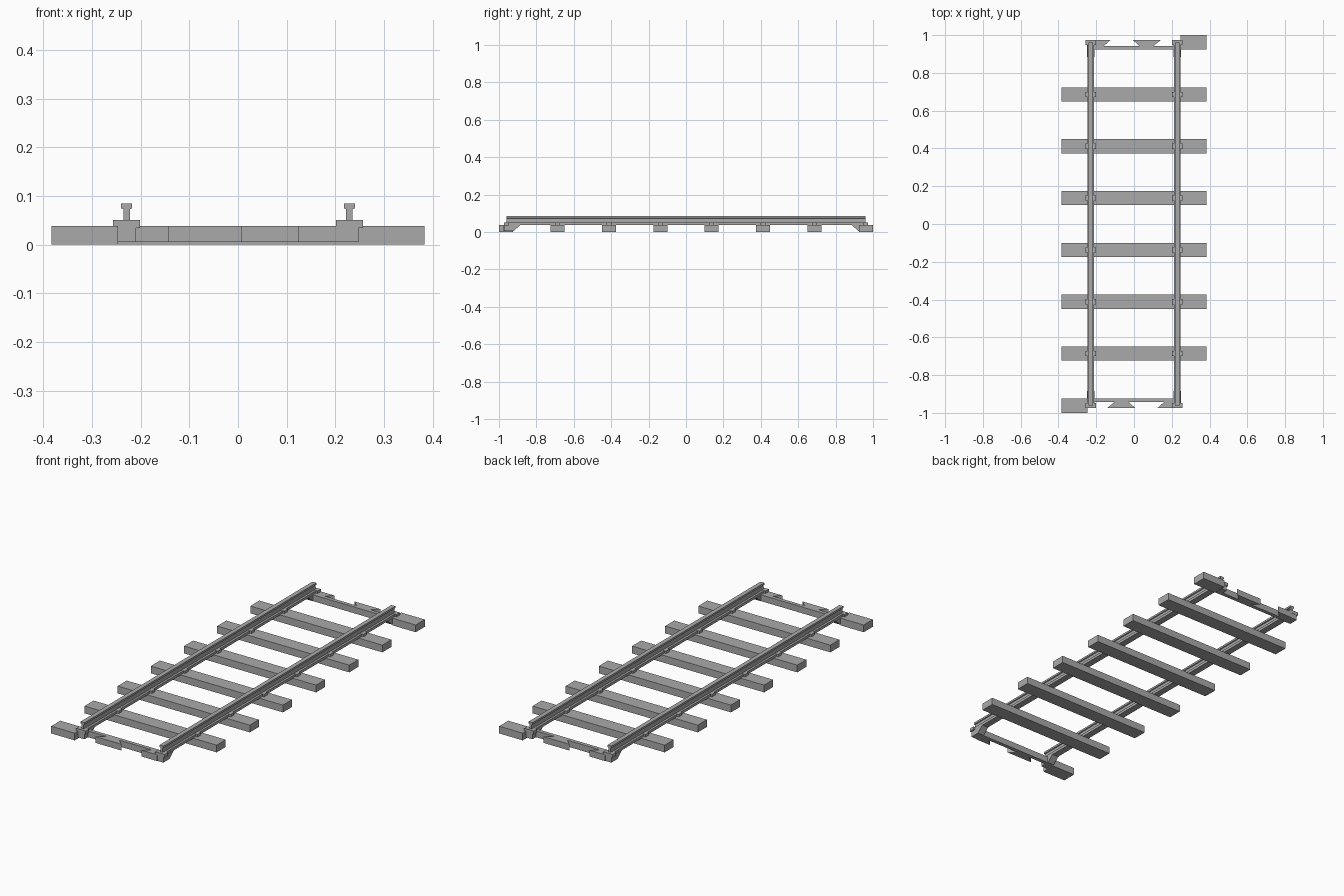
import bpy
import bmesh

cube = bpy.data.objects.get("Cube")
if cube:
    bpy.data.objects.remove(cube, do_unlink=True)

grey = bpy.data.materials.new("track_grey")
grey.use_nodes = True
colour = (0.4, 0.4, 0.4, 1)
grey.diffuse_color = colour
grey.node_tree.nodes["Principled BSDF"].inputs["Base Color"].default_value = colour

RAIL_X = 0.229
SLEEPER_TOP = 0.038
CLIP_TOP = 0.051


def extrude(name, profile, axis, start, end, turn=1):
    """Extrude a 2D profile along an axis; turn=-1 spins it half round z."""
    bm = bmesh.new()

    def point(a, b, d):
        x, y, z = {"x": (d, a, b), "y": (a, d, b), "z": (a, b, d)}[axis]
        return bm.verts.new((x * turn, y * turn, z))

    face = bm.faces.new([point(a, b, start) for a, b in profile])
    result = bmesh.ops.extrude_face_region(bm, geom=[face])
    new = [v for v in result["geom"] if isinstance(v, bmesh.types.BMVert)]
    shift = [0, 0, 0]
    step = end - start
    shift["xyz".index(axis)] = step if axis == "z" else step * turn
    bmesh.ops.translate(bm, verts=new, vec=shift)
    bmesh.ops.recalc_face_normals(bm, faces=bm.faces)
    mesh = bpy.data.meshes.new(name)
    bm.to_mesh(mesh)
    bm.free()
    mesh.materials.append(grey)
    ob = bpy.data.objects.new(name, mesh)
    bpy.context.collection.objects.link(ob)
    return ob


def box(name, x0, x1, y0, y1, z0, z1, turn=1):
    return extrude(name, [(x0, y0), (x1, y0), (x1, y1), (x0, y1)], "z", z0, z1, turn)


# Rails: wide foot, narrow web, head
half = [(0.0178, SLEEPER_TOP - 0.002), (0.0178, 0.05), (0.0065, 0.05),
        (0.0065, 0.073), (0.0115, 0.075), (0.0115, 0.085)]
section = half + [(-x, z) for x, z in reversed(half)]
for side, label in ((-1, "right"), (1, "left")):
    extrude(label + "_rail", [(x + side * RAIL_X, z) for x, z in section], "y", -0.96, 0.96)


def clip(name, side, y):
    x = side * RAIL_X
    box(name, x - 0.0275, x + 0.0275, y - 0.0135, y + 0.0135, SLEEPER_TOP - 0.004, CLIP_TOP)


# Full sleepers with a clip under each rail
for i in range(6):
    y = (i - 2.5) * 0.2745
    box("sleeper", -0.383, 0.383, y - 0.0375, y + 0.0375, 0, SLEEPER_TOP)
    for side in (-1, 1):
        clip("rail_clip", side, y)

# The ends are the same, turned half round
for turn, label in ((1, "front"), (-1, "back")):
    # Half sleeper on one side only
    box(label + "_half_sleeper", -0.383, -0.247, -1, -0.925, 0, SLEEPER_TOP, turn)
    # Cross bar joining the rails
    box(label + "_cross_bar", -0.215, 0.215, -0.943, -0.923, 0.005, SLEEPER_TOP, turn)
    # Interlocking dovetail teeth
    extrude(label + "_middle_tooth", [(-0.1, -0.94), (-0.143, -0.975), (0.008, -0.975), (-0.032, -0.94)],
            "z", 0.005, SLEEPER_TOP, turn)
    extrude(label + "_side_tooth", [(0.163, -0.94), (0.123, -0.975), (0.213, -0.975), (0.213, -0.94)],
            "z", 0.005, SLEEPER_TOP, turn)
    # Wedge shaped supports under the rail ends
    for side in (-1, 1):
        x = side * RAIL_X
        extrude(label + "_rail_support",
                [(-0.972, 0.005), (-0.922, 0.005), (-0.885, 0.037), (-0.972, 0.037)],
                "x", x - 0.019, x + 0.019, turn)
        clip(label + "_end_clip", side, -0.96 * turn)
